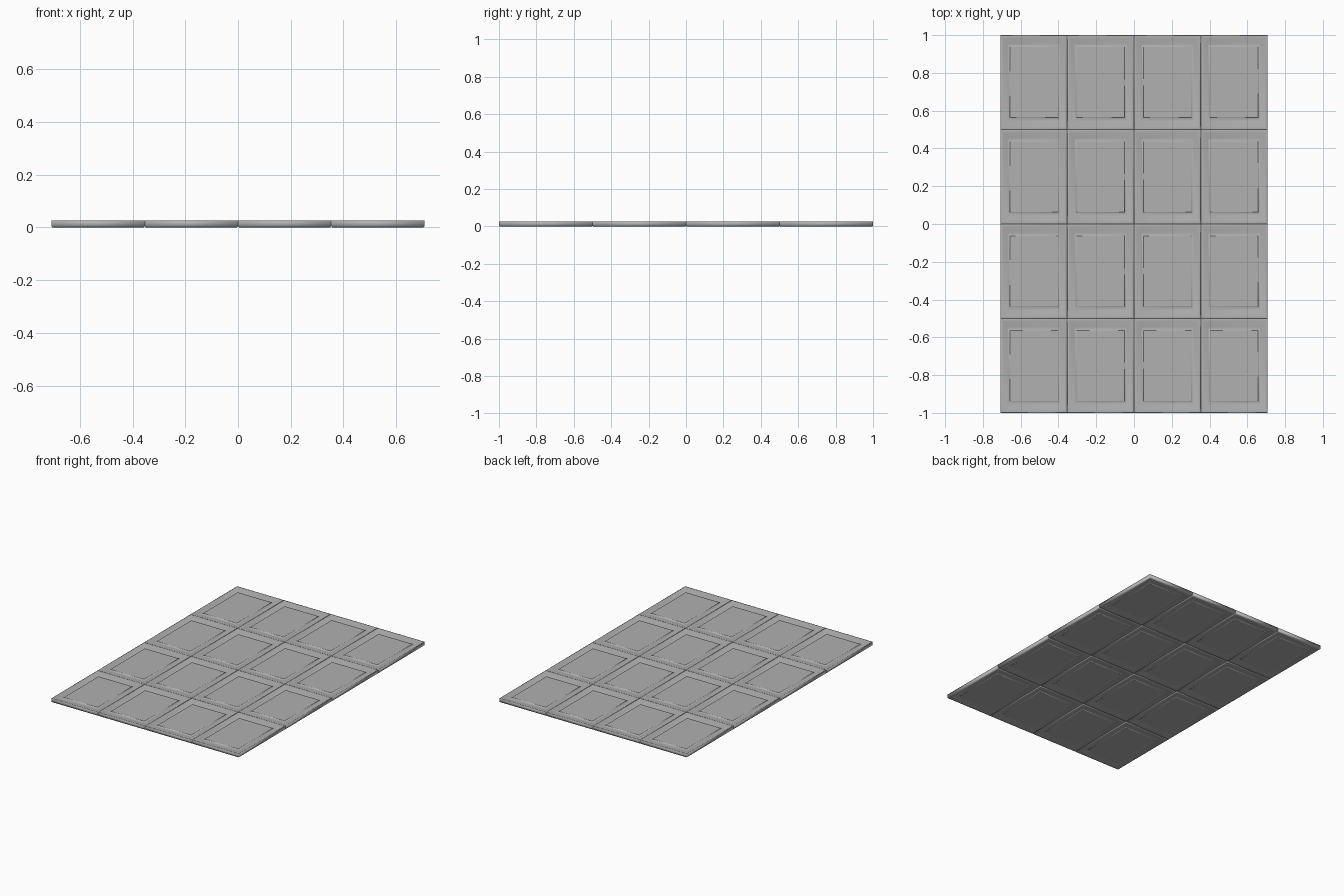
import bpy
import math

if "Cube" in bpy.data.objects:
    bpy.data.objects.remove(bpy.data.objects["Cube"])

COLS, ROWS = 4, 4
W, L = 1.414 / COLS, 2.0 / ROWS

# Closed coffer section, underside centre to top centre: (inset x, inset y, z)
SECTION = [
    (0.052, 0.066, 0.006),   # underside panel edge
    (0.049, 0.062, 0.010),   # underside groove
    (0.036, 0.045, 0.009),
    (0.014, 0.016, 0.001),   # lower rim
    (0.004, 0.004, 0.000),
    (0.000, 0.000, 0.005),   # outer wall
    (0.000, 0.000, 0.026),
    (0.003, 0.003, 0.027),   # upper rim
    (0.014, 0.016, 0.025),
    (0.036, 0.045, 0.017),   # sloped frame
    (0.046, 0.060, 0.016),   # groove around the panel
    (0.049, 0.063, 0.021),   # raised panel edge
    (0.050, 0.064, 0.022),
]


def coffer_mesh():
    verts, faces = [], []
    for ix, iy, z in SECTION:
        hx, hy = W / 2 - ix, L / 2 - iy
        verts += [(-hx, -hy, z), (hx, -hy, z), (hx, hy, z), (-hx, hy, z)]
    n = len(SECTION)
    for r in range(n - 1):
        for k in range(4):
            a, b = r * 4 + k, r * 4 + (k + 1) % 4
            faces.append((a, b, b + 4, a + 4))
    faces.append((3, 2, 1, 0))
    faces.append(tuple(range(n * 4 - 4, n * 4)))
    me = bpy.data.meshes.new("coffer_panel")
    me.from_pydata(verts, [], faces)
    # Soft rolled rims, flat panel fields
    for p in me.polygons:
        p.use_smooth = True
    me.set_sharp_from_angle(angle=math.radians(80))
    for p in me.polygons[-2:]:
        p.use_smooth = False
    me.update()
    return me


# Dark grey finish
grey = bpy.data.materials.new("dark_grey")
grey.diffuse_color = (0.44, 0.44, 0.44, 1)
grey.use_nodes = True
grey.node_tree.nodes["Principled BSDF"].inputs["Base Color"].default_value = grey.diffuse_color

# Grid of identical panels
mesh = coffer_mesh()
mesh.materials.append(grey)
for i in range(COLS):
    for j in range(ROWS):
        ob = bpy.data.objects.new(f"coffer_panel_{i + 1}_{j + 1}", mesh)
        ob.location = ((i - (COLS - 1) / 2) * W, (j - (ROWS - 1) / 2) * L, 0)
        bpy.context.collection.objects.link(ob)
